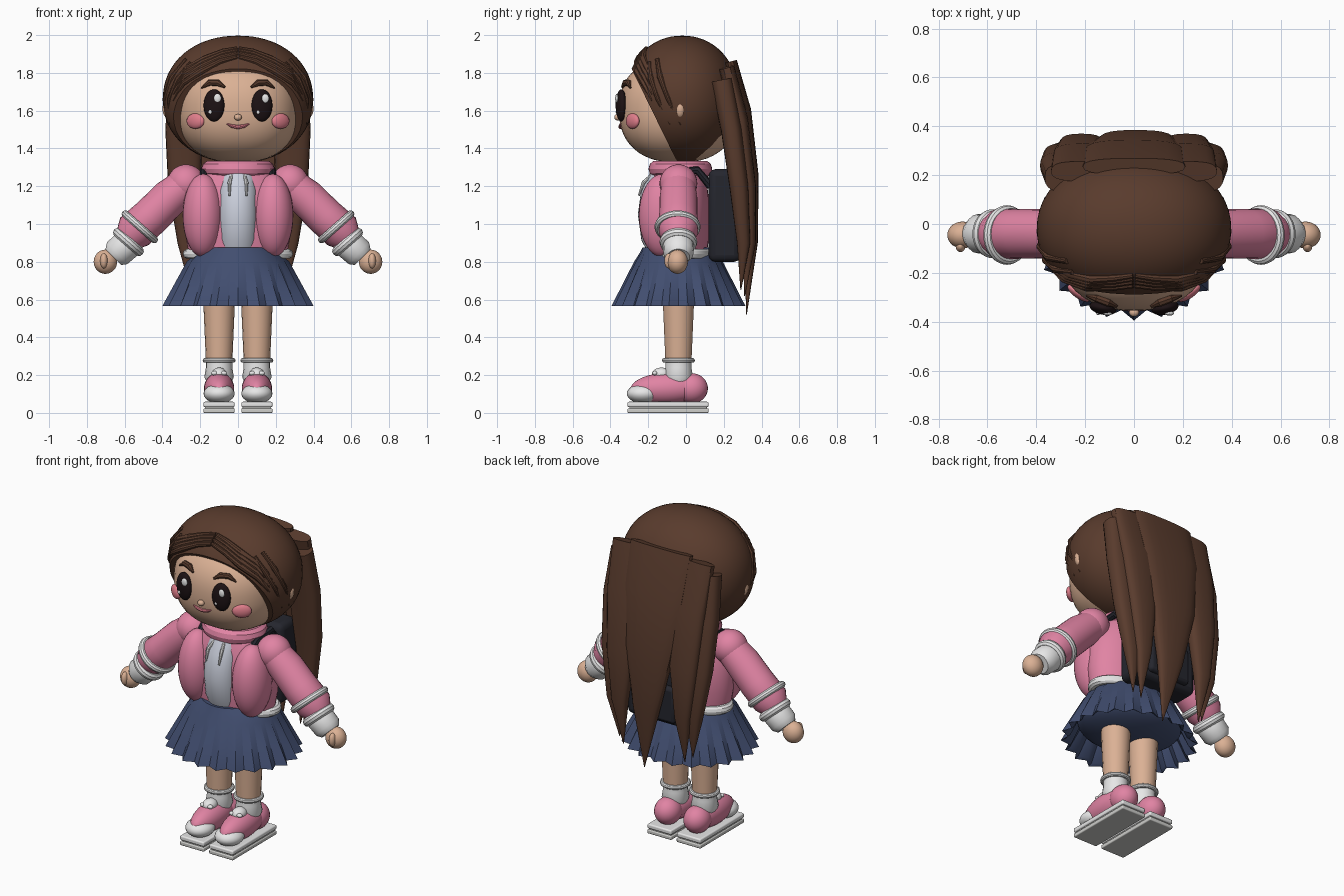
import bpy, bmesh, math
from mathutils import Vector

cube = bpy.data.objects.get("Cube")
if cube:
    bpy.data.objects.remove(cube, do_unlink=True)


def material(name, r, g, b):
    m = bpy.data.materials.new(name)
    m.use_nodes = True
    m.diffuse_color = (r, g, b, 1)
    m.node_tree.nodes["Principled BSDF"].inputs["Base Color"].default_value = (r, g, b, 1)
    return m


HAIR = material("hair_brown", .1, .044, .026)
SKIN = material("skin", .71, .44, .3)
PINK = material("jacket_pink", .75, .23, .37)
WHITE = material("white_trim", .8, .8, .8)
SHIRT = material("shirt_grey", .6, .63, .72)
NAVY = material("skirt_navy", .053, .075, .16)
PACK = material("backpack_black", .018, .019, .027)
EYE = material("eye_dark", .012, .006, .007)
ROSE = material("cheek_rose", .75, .21, .26)
SOLE = material("sole_grey", .62, .62, .6)
parts = []


def finish(ob, name, mat):
    ob.name = name
    ob.data.materials.append(mat)
    parts.append(ob)
    return ob


def from_bmesh(bm, name, mat):
    bmesh.ops.recalc_face_normals(bm, faces=bm.faces)
    me = bpy.data.meshes.new(name)
    bm.to_mesh(me)
    bm.free()
    ob = bpy.data.objects.new(name, me)
    bpy.context.collection.objects.link(ob)
    return finish(ob, name, mat)


def ball(name, loc, rad, mat, rot=(0, 0, 0)):
    bpy.ops.mesh.primitive_uv_sphere_add(segments=28, ring_count=18, location=loc, rotation=rot)
    ob = bpy.context.object
    ob.scale = rad
    return finish(ob, name, mat)


def ring(name, loc, major, minor, mat, axis=(0, 0, 1), squash=1):
    rot = Vector(axis).to_track_quat('Z', 'Y').to_euler()
    bpy.ops.mesh.primitive_torus_add(location=loc, rotation=rot, major_radius=major,
                                     minor_radius=minor, major_segments=36, minor_segments=10)
    ob = bpy.context.object
    ob.scale.y = squash
    return finish(ob, name, mat)


def box(name, loc, size, mat, bevel):
    bpy.ops.mesh.primitive_cube_add(size=1, location=loc)
    ob = bpy.context.object
    ob.scale = size
    bpy.ops.object.transform_apply(location=False, rotation=False, scale=True)
    mod = ob.modifiers.new("bevel", 'BEVEL')
    mod.width, mod.segments = bevel, 3
    return finish(ob, name, mat)


def loft(name, rings, mat):
    """Skin a list of point rings and cap both ends."""
    bm = bmesh.new()
    rows = [[bm.verts.new(p) for p in r] for r in rings]
    n = len(rows[0])
    for a, b in zip(rows, rows[1:]):
        for i in range(n):
            bm.faces.new((a[i], a[(i + 1) % n], b[(i + 1) % n], b[i]))
    bm.faces.new(rows[0])
    bm.faces.new(rows[-1])
    return from_bmesh(bm, name, mat)


def tube(name, pts, radii, mat, side=(1, 0, 0), n=20, power=1):
    """Section swept along points; radii are (along side, across), low power squares it."""
    pts = [Vector(p) for p in pts]
    wave = lambda c: math.copysign(abs(c) ** power, c)
    rings = []
    for i, (p, (a, b)) in enumerate(zip(pts, radii)):
        t = (pts[min(i + 1, len(pts) - 1)] - pts[max(i - 1, 0)]).normalized()
        v = t.cross(Vector(side)).normalized()
        u = v.cross(t)
        angles = [math.tau * k / n for k in range(n)]
        rings.append([p + u * a * wave(math.cos(w)) + v * b * wave(math.sin(w)) for w in angles])
    return loft(name, rings, mat)


def round_tube(name, pts, radii, mat, side=(1, 0, 0), n=18):
    return tube(name, pts, [(r, r) for r in radii], mat, side, n)


def rounded_block(centre, radii, power):
    """Sphere mesh pushed towards a box by the power."""
    bm = bmesh.new()
    bmesh.ops.create_uvsphere(bm, u_segments=48, v_segments=32, radius=1)
    for v in bm.verts:
        size = sum(abs(c) ** power for c in v.co) ** (1 / power)
        v.co = centre + v.co / size * radii
    return bm


# Head and hair cap with a slanted face opening
FACE_C, FACE_R, FACE_P = Vector((0, -.04, 1.605)), Vector((.322, .315, .28)), 2.35
CAP_C, CAP_R, CAP_P = Vector((0, -.02, 1.66)), Vector((.398, .3, .337)), 2.12
from_bmesh(rounded_block(FACE_C, FACE_R, FACE_P), "head", SKIN)
bm = rounded_block(CAP_C, CAP_R, CAP_P)
bmesh.ops.bisect_plane(bm, geom=bm.verts[:] + bm.edges[:] + bm.faces[:],
                       plane_co=(0, -.285, 1.815), plane_no=(0, -.49, -.24), clear_outer=True)
bmesh.ops.holes_fill(bm, edges=[e for e in bm.edges if e.is_boundary])
from_bmesh(bm, "hair_cap", HAIR)


def on_cap(x, y, z):
    d = Vector((x, y, z)) - CAP_C
    return CAP_C + d / sum(abs(c / r) ** CAP_P for c, r in zip(d, CAP_R)) ** (1 / CAP_P)


def on_face(x, z, out=0):
    k = 1 - abs(x / FACE_R.x) ** FACE_P - abs((z - FACE_C.z) / FACE_R.z) ** FACE_P
    return Vector((x, FACE_C.y - FACE_R.y * k ** (1 / FACE_P) - out, z))


ball("nose", on_face(0, 1.565, .008), (.02, .018, .017), SKIN)
round_tube("mouth", [on_face(x, 1.513 + 5 * x * x, .002) for x in (-.06, -.035, 0, .035, .06)],
           (.003, .009, .011, .009, .003), ROSE, (0, 0, 1), 8)

for s, tag in ((1, "left_"), (-1, "right_")):
    # Face details
    eye = on_face(s * .127, 1.628, .004)
    ball(tag + "eye", eye, (.056, .028, .085), EYE, (0, 0, s * .2))
    ball(tag + "eye_glint", eye + Vector((.018, -.023, .037)), (.019, .009, .024), WHITE)
    ball(tag + "eye_spark", eye + Vector((-.02, -.023, -.035)), (.009, .006, .011), WHITE)
    round_tube(tag + "eyebrow", [on_face(s * x, z, .006) for x, z in
               ((.07, 1.725), (.105, 1.747), (.15, 1.748), (.195, 1.72))],
               (.006, .018, .017, .004), HAIR, (0, 0, 1), 8)
    ball(tag + "cheek", on_face(s * .225, 1.545), (.055, .022, .041), ROSE, (0, 0, s * .6))
    ball(tag + "ear", (s * .365, -.03, 1.61), (.035, .03, .052), SKIN)

    # Parted fringe and side strands
    for i in range(4):
        path = [on_cap(s * x, y, z - .032 * i) for x, y, z in
                ((.005, -.24, 1.97), (.09, -.25, 1.95), (.19, -.25, 1.9),
                 (.28, -.22, 1.84), (.34, -.18, 1.75))]
        round_tube(tag + "fringe_strand", path, (.012, .016, .02, .016, .003), HAIR, (0, 0, 1), 10)
    for i in range(2):
        path = [on_cap(s * x, y + .06 * i, z) for x, y, z in
                ((.27, -.21, 1.87), (.33, -.19, 1.77), (.37, -.15, 1.66), (.38, -.09, 1.52))]
        round_tube(tag + "side_strand", path, (.012, .016, .012, .003), HAIR, (0, 1, 0), 10)

    # Long back locks on each side
    tube(tag + "outer_lock", [(s * x, y, z) for x, y, z in
         ((.275, .19, 1.76), (.285, .24, 1.5), (.285, .28, 1.2), (.27, .305, .9), (.25, .29, .65))],
         ((.09, .06), (.1, .055), (.085, .05), (.05, .035), (.002, .002)), HAIR, power=.75)
    tube(tag + "inner_lock", [(s * x, y, z) for x, y, z in
         ((.22, .215, 1.83), (.21, .285, 1.55), (.215, .325, 1.2), (.215, .335, .9), (.21, .31, .62))],
         ((.12, .042), (.12, .045), (.09, .045), (.05, .035), (.002, .002)), HAIR, power=.75)

    # Jacket front, drawstring and backpack strap
    ball(tag + "jacket_panel", (s * .185, -.125, 1.045), (.108, .125, .22), PINK)
    round_tube(tag + "drawstring", [(s * .03, -.17, 1.27), (s * .045, -.225, 1.22),
               (s * .045, -.25, 1.15)], (.008, .01, .005), WHITE, n=8)
    round_tube(tag + "strap", [(s * .17, .13, 1.2), (s * .18, .06, 1.285), (s * .18, -.08, 1.27),
               (s * .18, -.155, 1.22)], (.022, .022, .022, .015), PACK, (1, 0, 0), 8)

    # Arm
    ball(tag + "shoulder", (s * .275, -.04, 1.215), (.1, .1, .1), PINK)
    round_tube(tag + "sleeve", [(s * x, -.04, z) for x, z in
               ((.24, 1.24), (.36, 1.14), (.46, 1.04), (.55, .96), (.59, .91))],
               (.085, .1, .102, .104, .07), PINK, (0, 1, 0), 24)
    axis = (s * .66, 0, -.75)
    ring(tag + "sleeve_band", (s * .52, -.045, .985), .102, .02, WHITE, axis)
    ring(tag + "cuff_rim", (s * .58, -.04, .905), .074, .026, WHITE, axis)
    round_tube(tag + "cuff", [(s * .56, -.04, .925), (s * .59, -.04, .89), (s * .64, -.04, .845),
               (s * .66, -.04, .825)], (.075, .082, .08, .06), WHITE, (0, 1, 0))
    ball(tag + "hand", (s * .702, -.045, .8), (.062, .055, .064), SKIN)
    ball(tag + "thumb", (s * .71, -.09, .805), (.02, .025, .04), SKIN)

    # Leg, sock and shoe
    round_tube(tag + "leg", [(s * .1, -.04, .64), (s * .1, -.04, .27)], (.086, .07), SKIN)
    round_tube(tag + "sock", [(s * .1, -.04, z) for z in (.28, .24, .19, .15)],
               (.07, .07, .078, .06), WHITE)
    ring(tag + "sock_rim", (s * .1, -.04, .278), .074, .013, WHITE)
    ball(tag + "shoe", (s * .1, -.1, .13), (.08, .195, .083), PINK, (.04, 0, 0))
    ball(tag + "shoe_heel", (s * .1, .03, .13), (.077, .086, .08), PINK)
    ball(tag + "shoe_toe", (s * .1, -.225, .102), (.082, .088, .052), WHITE)
    ball(tag + "shoe_tongue", (s * .1, -.13, .205), (.04, .05, .035), WHITE)
    for k in (-1, 1):
        ball(tag + "lace_bow", (s * .1 + k * .025, -.165, .21), (.018, .014, .012), WHITE)
    box(tag + "sole_upper", (s * .1, -.095, .045), (.165, .43, .028), WHITE, .008)
    box(tag + "sole_core", (s * .1, -.095, .025), (.15, .41, .03), SOLE, .003)
    box(tag + "sole_lower", (s * .1, -.095, .012), (.165, .43, .024), SOLE, .006)

# Central back lock
tube("centre_lock", [(0, .235, 1.86), (0, .3, 1.6), (.01, .34, 1.25), (.03, .345, .9), (.06, .32, .52)],
     ((.21, .035), (.2, .045), (.155, .045), (.085, .035), (.002, .002)), HAIR, power=.75)

# Jacket, shirt, collar and hem
tube("jacket", [(0, -.04, z) for z in (.84, .95, 1.1, 1.22, 1.3)],
     ((.26, .15), (.28, .165), (.275, .165), (.23, .15), (.16, .12)), PINK, n=36)
tube("shirt", [(0, -.1, .85), (0, -.15, .94), (0, -.165, 1.05), (0, -.15, 1.17), (0, -.09, 1.26)],
     ((.1, .09),) * 5, SHIRT, n=28)
ring("collar", (0, -.03, 1.292), .15, .044, PINK, squash=.87)
ring("jacket_hem", (0, -.02, .842), .265, .027, WHITE, squash=.55)

# Hollow pleated skirt over rounded hips
PLEATS = 22
rows = []
for z, rx, ry, fold in ((.875, .18, .19, 1), (.855, .215, .2, .98), (.8, .275, .235, .95),
                        (.565, .405, .355, .89), (.575, .38, .33, .92), (.74, .28, .24, .97)):
    row = []
    for i in range(PLEATS * 2):
        w, k = math.pi * i / PLEATS, fold if i % 2 else 1
        row.append((rx * k * math.sin(w), -.04 - ry * k * math.cos(w), z))
    rows.append(row)
loft("skirt", rows, NAVY)
ball("hips", (0, -.04, .675), (.31, .265, .1), NAVY)

# Backpack
box("backpack", (0, .205, 1.045), (.42, .17, .49), PACK, .035)
box("backpack_pocket", (0, .29, .94), (.28, .06, .22), PACK, .02)

bpy.ops.object.select_all(action='DESELECT')
for ob in parts:
    ob.select_set(True)
bpy.context.view_layer.objects.active = parts[0]
bpy.ops.object.shade_smooth_by_angle(angle=math.radians(35))
